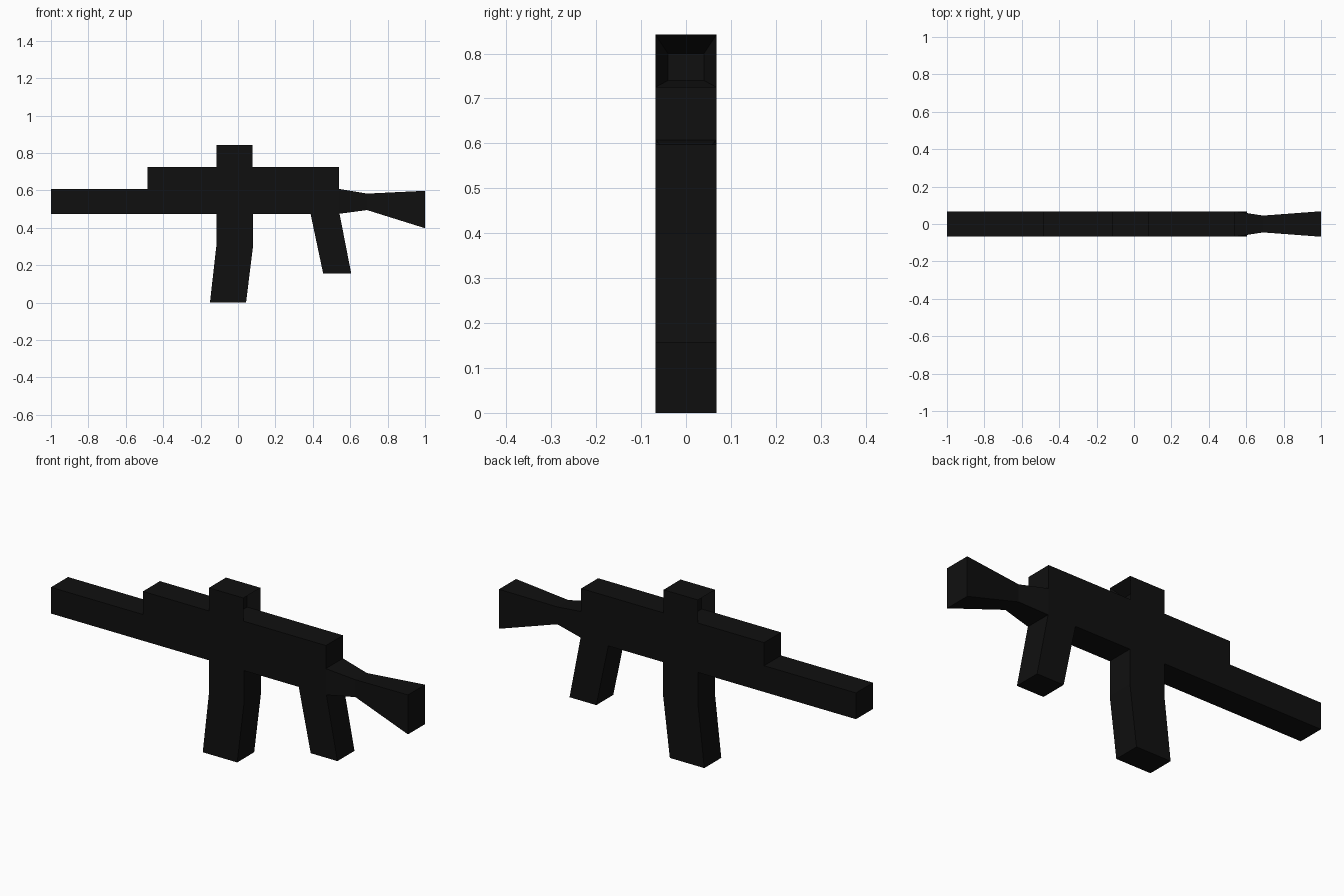
import bpy, bmesh

if "Cube" in bpy.data.objects:
    bpy.data.objects.remove(bpy.data.objects["Cube"])

W = 0.068  # half thickness of the whole body

black = bpy.data.materials.new("black")
black.diffuse_color = (0.005, 0.005, 0.005, 1)
black.use_nodes = True
black.node_tree.nodes["Principled BSDF"].inputs["Base Color"].default_value = black.diffuse_color


def finish(name, bm):
    bmesh.ops.recalc_face_normals(bm, faces=bm.faces)
    mesh = bpy.data.meshes.new(name)
    bm.to_mesh(mesh)
    bm.free()
    mesh.materials.append(black)
    obj = bpy.data.objects.new(name, mesh)
    bpy.context.collection.objects.link(obj)
    return obj


def slab(name, outline):
    """Side outline (x, z) extruded across the thickness."""
    bm = bmesh.new()
    face = bm.faces.new([bm.verts.new((x, -W, z)) for x, z in outline])
    ext = bmesh.ops.extrude_face_region(bm, geom=[face])["geom"]
    verts = [g for g in ext if isinstance(g, bmesh.types.BMVert)]
    bmesh.ops.translate(bm, verts=verts, vec=(0, 2 * W, 0))
    return finish(name, bm)


def loft(name, sections):
    """Rectangular sections (x, half width, z low, z high) joined along x."""
    bm = bmesh.new()
    rings = [[bm.verts.new((x, y, z)) for y, z in
              ((-w, lo), (w, lo), (w, hi), (-w, hi))]
             for x, w, lo, hi in sections]
    for a, b in zip(rings, rings[1:]):
        for i in range(4):
            j = (i + 1) % 4
            bm.faces.new((a[i], a[j], b[j], b[i]))
    bm.faces.new(rings[0])
    bm.faces.new(rings[-1])
    return finish(name, bm)


# Barrel and receiver
slab("barrel_and_receiver", [(-1, 0.475), (0.54, 0.475), (0.54, 0.725),
                             (-0.485, 0.725), (-0.485, 0.608), (-1, 0.608)])

# Magazine with a bend, and raked grip
slab("magazine", [(-0.115, 0.475), (-0.115, 0.31), (-0.15, 0.003 - 0.003),
                  (0.043, 0), (0.08, 0.30), (0.08, 0.475)])
slab("grip", [(0.388, 0.475), (0.455, 0.157), (0.605, 0.157), (0.543, 0.475)])

# Sight block with a tapered recess in each end
loft("sight", [(-0.06, 0.04, 0.74, 0.80), (-0.115, W, 0.725, 0.842),
               (0.078, W, 0.725, 0.842), (0.023, 0.04, 0.74, 0.80)])

# Stock: narrows to a neck, flares to the butt
loft("stock", [(0.54, W, 0.475, 0.608), (0.69, 0.045, 0.495, 0.583),
               (1.0, W, 0.398, 0.598)])
